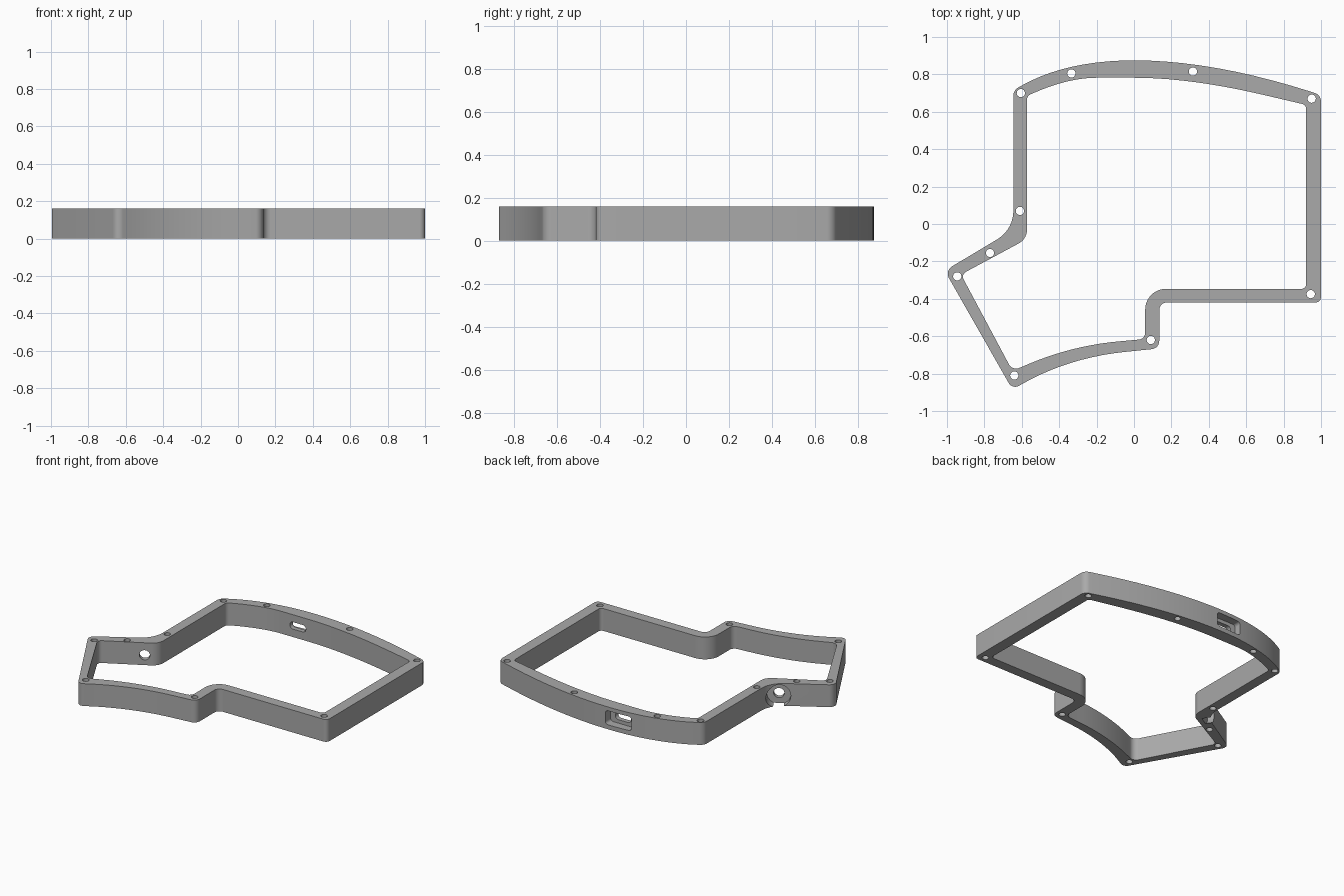
import bpy, bmesh, math
from mathutils import Vector, Matrix

cube = bpy.data.objects.get("Cube")
if cube:
    bpy.data.objects.remove(cube, do_unlink=True)

HEIGHT = 0.16


def rounded(corners, steps=10):
    """Closed outline; each corner is (x, y, trim before, trim after)."""
    result = []
    count = len(corners)
    for i, (x, y, *trim) in enumerate(corners):
        p = Vector((x, y))
        before = (Vector(corners[i - 1][:2]) - p).normalized()
        after = (Vector(corners[(i + 1) % count][:2]) - p).normalized()
        a, b = p + before * trim[0], p + after * trim[-1]
        weight = math.sin(before.angle(after) / 2)
        for s in range(steps + 1):
            t = s / steps
            u, v, w = (1 - t) ** 2, 2 * t * (1 - t) * weight, t * t
            result.append((a * u + p * v + b * w) / (u + v + w))
    return result


def circle(x, y, r, steps=32):
    return [Vector((x + r * math.cos(k * math.tau / steps),
                    y + r * math.sin(k * math.tau / steps))) for k in range(steps)]


def rectangle(w, h, r):
    return rounded([(-w / 2, -h / 2, r), (w / 2, -h / 2, r),
                    (w / 2, h / 2, r), (-w / 2, h / 2, r)])


def cut(target, name, profile, start, direction, length):
    """Cut a prism with an upright profile out of the target."""
    n = Vector(direction).normalized()
    up = Vector((0, 0, 1))
    basis = Matrix((up.cross(n), up, n)).transposed().to_4x4()
    bm = bmesh.new()
    face = bm.faces.new([bm.verts.new((p.x, p.y, 0)) for p in profile])
    ext = bmesh.ops.extrude_face_region(bm, geom=[face])
    bmesh.ops.translate(bm, vec=(0, 0, length),
                        verts=[g for g in ext["geom"] if isinstance(g, bmesh.types.BMVert)])
    bmesh.ops.transform(bm, matrix=Matrix.Translation(start) @ basis, verts=bm.verts)
    bmesh.ops.recalc_face_normals(bm, faces=bm.faces)
    mesh = bpy.data.meshes.new(name)
    bm.to_mesh(mesh)
    bm.free()
    cutter = bpy.data.objects.new(name, mesh)
    cutter.hide_render = True
    bpy.context.collection.objects.link(cutter)
    mod = target.modifiers.new(name, "BOOLEAN")
    mod.operation, mod.solver, mod.object = "DIFFERENCE", "EXACT", cutter
    bpy.ops.object.modifier_apply(modifier=mod.name)
    bpy.data.objects.remove(cutter, do_unlink=True)


# Wall outlines
outer = rounded([
    (-0.645, 0.715, 0.03), (-0.36, 0.875, 0.27, 0.36), (0.42, 0.875, 0.42, 0.55),
    (1.0, 0.69, 0.035), (1.0, -0.42, 0.03), (0.135, -0.42, 0.04), (0.135, -0.665, 0.04),
    (-0.35, -0.715, 0.3, 0.28), (-0.65, -0.885, 0.04), (-1.012, -0.25, 0.045),
    (-0.645, -0.03, 0.1, 0.1)])
inner = rounded([
    (-0.572, 0.685, 0.02), (-0.35, 0.782, 0.2, 0.15), (0.3, 0.782, 0.3, 0.4),
    (0.92, 0.637, 0.02), (0.92, -0.347, 0.025), (0.06, -0.347, 0.11), (0.06, -0.615, 0.035),
    (-0.33, -0.65, 0.25, 0.25), (-0.65, -0.785, 0.04), (-0.925, -0.27, 0.03),
    (-0.572, -0.08, 0.05)])

# Screw holes through the wall
screws = [(-0.605, 0.7), (-0.335, 0.805), (0.315, 0.815), (0.95, 0.67), (0.945, -0.375),
          (0.09, -0.62), (-0.64, -0.81), (-0.945, -0.28), (-0.77, -0.155), (-0.61, 0.07)]
outlines = [outer, inner] + [circle(x, y, 0.022) for x, y in screws]

# Extruded case frame
curve = bpy.data.curves.new("frame_profile", "CURVE")
curve.dimensions, curve.fill_mode, curve.extrude = "2D", "BOTH", HEIGHT / 2
for outline in outlines:
    spline = curve.splines.new("POLY")
    spline.points.add(len(outline) - 1)
    for point, p in zip(spline.points, outline):
        point.co = (p.x, p.y, 0, 1)
    spline.use_cyclic_u = True
source = bpy.data.objects.new("frame_profile", curve)
bpy.context.collection.objects.link(source)
bpy.context.view_layer.update()
mesh = bpy.data.meshes.new_from_object(source.evaluated_get(bpy.context.evaluated_depsgraph_get()))
bpy.data.objects.remove(source, do_unlink=True)

bm = bmesh.new()
bm.from_mesh(mesh)
bmesh.ops.remove_doubles(bm, verts=bm.verts, dist=0.0002)
bmesh.ops.translate(bm, vec=(0, 0, HEIGHT / 2), verts=bm.verts)
bmesh.ops.recalc_face_normals(bm, faces=bm.faces)
bm.to_mesh(mesh)
bm.free()
frame = bpy.data.objects.new("case_frame", mesh)
bpy.context.collection.objects.link(frame)
bpy.ops.object.select_all(action="DESELECT")
frame.select_set(True)
bpy.context.view_layer.objects.active = frame

# Rear port: recessed pocket with a slot behind it
cut(frame, "port_pocket", rectangle(0.2, 0.1, 0.02), (-0.073, 0.815, 0.082), (0, 1, 0), 0.2)
cut(frame, "port_slot", rectangle(0.126, 0.05, 0.024), (-0.073, 0.7, 0.082), (0, 1, 0), 0.2)

# Side jack: round counterbore breaking through the bottom, with a hole behind it
normal = Vector((-0.514, 0.857, 0))
jack = Vector((-0.653, -0.125, 0.072))
cut(frame, "jack_recess", circle(0, 0, 0.08), jack + normal * 0.035, normal, 0.2)
cut(frame, "jack_hole", circle(0, 0, 0.035), jack - normal * 0.06, normal, 0.2)

# Plain grey finish
grey = bpy.data.materials.new("plain_grey")
grey.use_nodes = True
color = (0.4, 0.4, 0.4, 1)
grey.diffuse_color = color
grey.node_tree.nodes["Principled BSDF"].inputs["Base Color"].default_value = color
frame.data.materials.clear()
frame.data.materials.append(grey)
bpy.ops.object.shade_smooth_by_angle(angle=math.radians(30))
